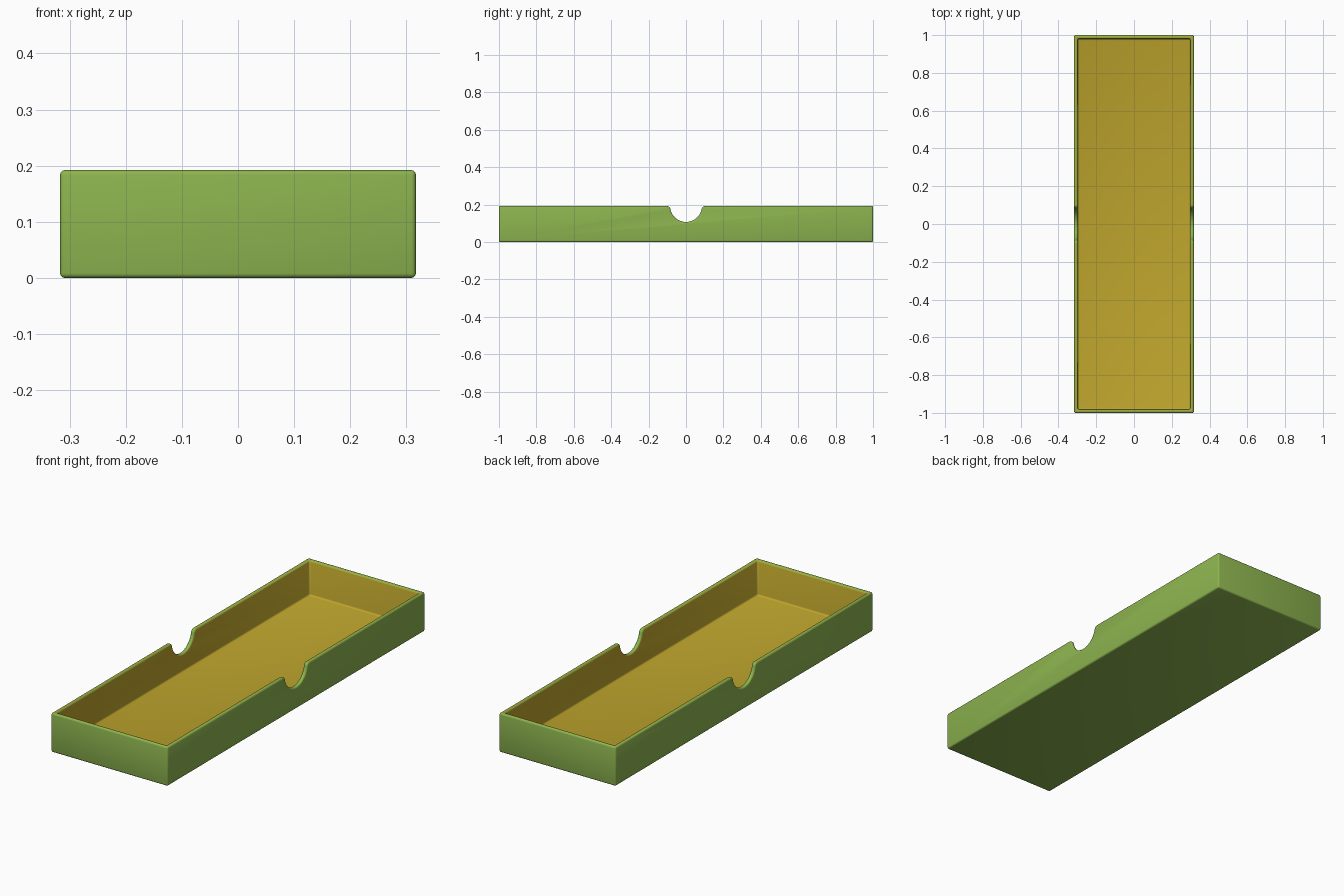
import bpy, bmesh, math

if "Cube" in bpy.data.objects:
    bpy.data.objects.remove(bpy.data.objects["Cube"], do_unlink=True)

HALF_X, HALF_Y, TOP = 0.317, 1.0, 0.192
WALL, FLOOR = 0.02, 0.02
NOTCH_R, LIP_R, ROUND = 0.085, 0.02, 0.008


def material(name, rgb):
    m = bpy.data.materials.new(name)
    m.use_nodes = True
    m.diffuse_color = (*rgb, 1)
    m.node_tree.nodes["Principled BSDF"].inputs["Base Color"].default_value = (*rgb, 1)
    return m


green = material("leaf green", (0.266, 0.456, 0.078))
yellow = material("mustard yellow", (0.515, 0.376, 0.026))


def arc(cy, cz, r, start, end, n):
    angles = [math.radians(start + (end - start) * i / n) for i in range(n + 1)]
    return [(cy + r * math.cos(a), cz + r * math.sin(a)) for a in angles]


def prism(name, profile, half_x):
    """Extrude a (y, z) outline along x."""
    bm = bmesh.new()
    face = bm.faces.new([bm.verts.new((-half_x, y, z)) for y, z in profile])
    new = bmesh.ops.extrude_face_region(bm, geom=[face])["geom"]
    verts = [g for g in new if isinstance(g, bmesh.types.BMVert)]
    bmesh.ops.translate(bm, verts=verts, vec=(2 * half_x, 0, 0))
    bmesh.ops.recalc_face_normals(bm, faces=bm.faces)
    mesh = bpy.data.meshes.new(name)
    bm.to_mesh(mesh)
    bm.free()
    ob = bpy.data.objects.new(name, mesh)
    bpy.context.collection.objects.link(ob)
    return ob


# Side outline with a round finger notch and softened lips
lip_y = math.sqrt((NOTCH_R + LIP_R) ** 2 - LIP_R ** 2)
tilt = math.degrees(math.asin(LIP_R / (NOTCH_R + LIP_R)))
right = arc(lip_y, TOP - LIP_R, LIP_R, 90, 180 - tilt, 8)
bowl = arc(0, TOP, NOTCH_R, -tilt, -180 + tilt, 24)
left = [(-y, z) for y, z in reversed(right)]
outline = ([(-HALF_Y, 0), (HALF_Y, 0), (HALF_Y, TOP)]
           + right + bowl[1:-1] + left + [(-HALF_Y, TOP)])
tray = prism("tray", outline, HALF_X)
tray.data.materials.append(green)
tray.data.materials.append(yellow)

# Cavity
in_x, in_y = HALF_X - WALL, HALF_Y - WALL
cavity = prism("cavity_cutter", [(-in_y, FLOOR), (in_y, FLOOR),
                                 (in_y, TOP + 0.1), (-in_y, TOP + 0.1)], in_x)
cavity.hide_render = True

cut = tray.modifiers.new("hollow", "BOOLEAN")
cut.operation, cut.solver, cut.object = "DIFFERENCE", "EXACT", cavity
soft = tray.modifiers.new("soft_edges", "BEVEL")
soft.width, soft.segments = ROUND, 3
soft.limit_method, soft.angle_limit = "ANGLE", math.radians(40)

bpy.ops.object.select_all(action="DESELECT")
bpy.context.view_layer.objects.active = tray
tray.select_set(True)
for mod in ("hollow", "soft_edges"):
    bpy.ops.object.modifier_apply(modifier=mod)
bpy.data.objects.remove(cavity, do_unlink=True)

# Inner lining is yellow, the shell and rim are green
for p in tray.data.polygons:
    c = p.center
    inside = abs(c.x) < in_x + 0.001 and abs(c.y) < in_y + 0.001
    p.material_index = 1 if inside and c.z > FLOOR / 2 else 0

bpy.ops.object.shade_smooth_by_angle(angle=math.radians(35))
